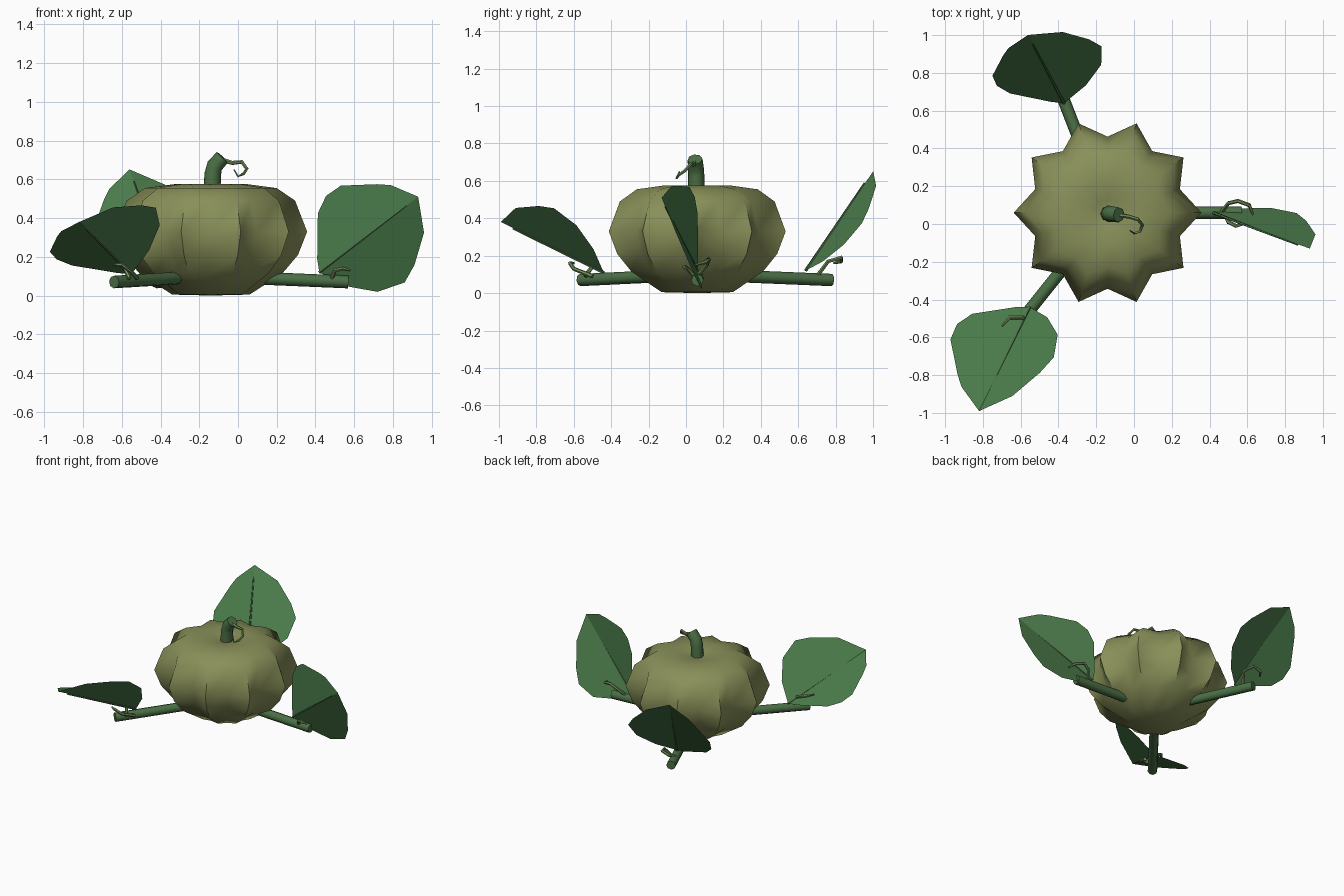
import bpy, bmesh, math
from mathutils import Vector

if "Cube" in bpy.data.objects:
    bpy.data.objects.remove(bpy.data.objects["Cube"])


def material(name, rgb):
    m = bpy.data.materials.new(name)
    m.diffuse_color = (*rgb, 1)
    m.use_nodes = True
    m.node_tree.nodes["Principled BSDF"].inputs["Base Color"].default_value = m.diffuse_color
    return m


SKIN = material("skin", (0.25, 0.28, 0.10))
VINE = material("vine_green", (0.07, 0.16, 0.06))
LEAF = material("leaf_green", (0.07, 0.20, 0.07))
CURL = material("tendril_green", (0.16, 0.27, 0.10))


def finish(name, bm, mat, smooth=None):
    me = bpy.data.meshes.new(name)
    bm.to_mesh(me)
    bm.free()
    me.materials.append(mat)
    ob = bpy.data.objects.new(name, me)
    bpy.context.collection.objects.link(ob)
    if smooth:
        bpy.ops.object.select_all(action='DESELECT')
        ob.select_set(True)
        bpy.context.view_layer.objects.active = ob
        bpy.ops.object.shade_smooth_by_angle(angle=math.radians(smooth))
    return ob


def tube(name, path, radii, mat, sides=8):
    """Sweep a round section along a path, with capped ends."""
    pts = [Vector(p) for p in path]
    if not isinstance(radii, (list, tuple)):
        radii = [radii] * len(pts)
    bm = bmesh.new()
    rings, side = [], None
    for i, p in enumerate(pts):
        t = (pts[min(i + 1, len(pts) - 1)] - pts[max(i - 1, 0)]).normalized()
        if side is None:
            side = t.orthogonal()
        side = (side - t * side.dot(t)).normalized()
        up = t.cross(side)
        rings.append([bm.verts.new(p + radii[i] * (math.cos(a) * side + math.sin(a) * up))
                      for a in (2 * math.pi * k / sides for k in range(sides))])
    for r0, r1 in zip(rings, rings[1:]):
        for k in range(sides):
            j = (k + 1) % sides
            bm.faces.new((r0[k], r0[j], r1[j], r1[k]))
    bm.faces.new(rings[0][::-1])
    bm.faces.new(rings[-1])
    return finish(name, bm, mat, 50)


# Ribbed gourd body: ten ridges, ten valleys
CX, CY = -0.14, 0.06
profile = [(0.005, 0.20, 0.88), (0.115, 0.37, 0.84), (0.21, 0.45, 0.82), (0.33, 0.497, 0.81),
           (0.49, 0.435, 0.82), (0.555, 0.34, 0.84), (0.575, 0.19, 0.88), (0.56, 0.07, 0.92)]
bm = bmesh.new()
rings = []
for z, r, valley in profile:
    ring = []
    for k in range(20):
        a = math.pi * k / 10
        rr = r * (valley if k % 2 else 1)
        ring.append(bm.verts.new((CX + rr * math.cos(a), CY + rr * math.sin(a), z)))
    rings.append(ring)
bottom, top = bm.verts.new((CX, CY, 0)), bm.verts.new((CX, CY, 0.54))
for k in range(20):
    j = (k + 1) % 20
    for r0, r1 in zip(rings, rings[1:]):
        bm.faces.new((r0[k], r0[j], r1[j], r1[k]))
    bm.faces.new((bottom, rings[0][j], rings[0][k]))
    bm.faces.new((top, rings[-1][k], rings[-1][j]))
finish("pumpkin_body", bm, SKIN, 60)

# Bent stem and its curl
tube("stem", [(-0.135, 0.055, 0.53), (-0.13, 0.055, 0.63), (-0.12, 0.053, 0.67), (-0.08, 0.048, 0.715)],
     [0.044, 0.043, 0.042, 0.04], VINE)
tube("stem_curl", [(-0.08, 0.045, 0.70), (-0.03, 0.04, 0.685), (0.02, 0.025, 0.69), (0.045, -0.005, 0.655),
                   (0.03, -0.04, 0.63), (0.0, -0.05, 0.615), (-0.02, -0.035, 0.65)],
     [0.012, 0.011, 0.01, 0.009, 0.008, 0.006, 0.004], CURL, 6)

# Ground vines radiating from under the body
for name, end in (("right", (0.57, 0.06, 0.07)), ("back", (-0.42, 0.78, 0.07)),
                  ("left", (-0.64, -0.565, 0.07))):
    start = Vector((CX, CY, 0.1)).lerp(Vector(end), 0.35)
    tube(name + "_vine", [start, end], 0.033, VINE)

# Cupped leaves: (along, across) outline of each half, folded on the midrib
half_a = [(0, 0), (.058, .143), (.163, .265), (.306, .312), (.408, .271), (.564, .167), (.67, 0)]
half_b = [(.67, 0), (.583, -.132), (.525, -.178), (.357, -.286), (.26, -.29), (.171, -.245), (0.03, -.06), (0, 0)]


def leaf(name, base, tip, across, fold):
    base, tip = Vector(base), Vector(tip)
    u = (tip - base).normalized()
    v = Vector(across)
    v = (v - u * v.dot(u)).normalized()
    n = u.cross(v)
    bm = bmesh.new()
    for half in (half_a, half_b):
        bm.faces.new([bm.verts.new(base + a * u + b * v + fold * abs(b) * n) for a, b in half])
    bmesh.ops.remove_doubles(bm, verts=bm.verts, dist=1e-4)
    bmesh.ops.recalc_face_normals(bm, faces=bm.faces)
    if bm.faces[:][0].normal.dot(n) < 0:
        bmesh.ops.reverse_faces(bm, faces=bm.faces)
    finish(name, bm, LEAF)
    tube(name + "_midrib", [base, base.lerp(tip, 0.88) - 0.004 * n], [0.009, 0.004], VINE, 5)


leaf("right_leaf", (.42, .06, .12), (.93, -.13, .51), (.62, .03, -.785), 0.25)
leaf("left_leaf", (-.55, -.44, .11), (-.82, -.99, .38), (.884, -.238, .402), 0.37)
leaf("back_leaf", (-.37, .64, .12), (-.56, 1.0, .65), (.94, .30, .135), 0.17)

# Small tendrils beside each leaf
tendrils = {
    "right_tendril": [(.46, .06, .09), (.5, .11, .15), (.55, .122, .18), (.61, .1, .165), (.63, .05, .15)],
    "right_tendril_low": [(.48, .05, .08), (.5, .01, .13), (.54, -.01, .14), (.58, 0, .13)],
    "left_tendril": [(-.56, -.54, .09), (-.59, -.495, .15), (-.66, -.495, .175), (-.70, -.54, .18)],
    "left_tendril_low": [(-.52, -.5, .09), (-.56, -.6, .13), (-.6, -.62, .16), (-.64, -.6, .16)],
    "back_tendril": [(-.39, .7, .09), (-.35, .76, .17), (-.38, .83, .19), (-.44, .83, .17), (-.47, .79, .16)],
}
for name, path in tendrils.items():
    tube(name, path, [0.012] + [0.011] * (len(path) - 2) + [0.006], CURL, 6)
